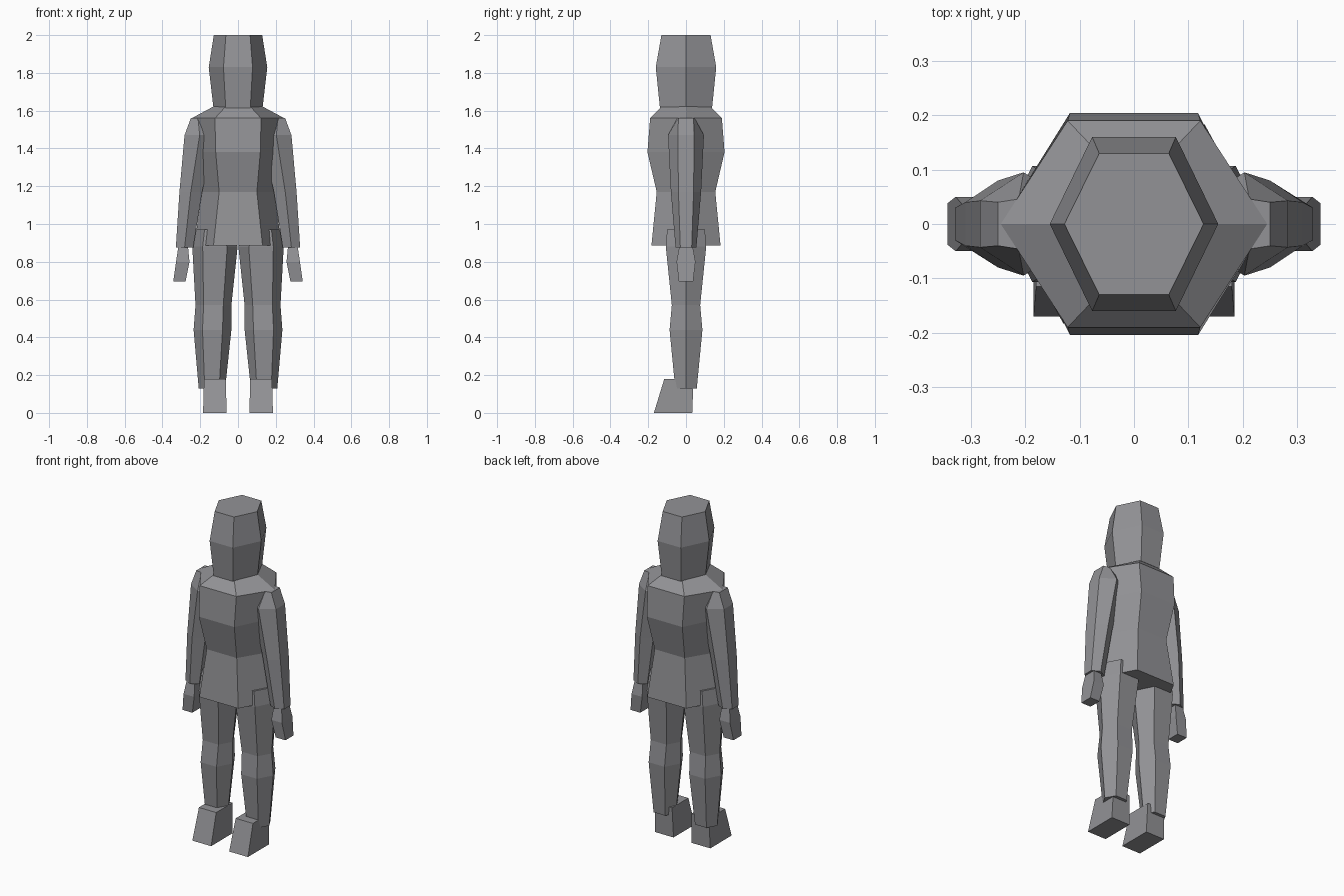
import bpy, bmesh

if "Cube" in bpy.data.objects:
    bpy.data.objects.remove(bpy.data.objects["Cube"])

mat = bpy.data.materials.new("warm_grey")
mat.diffuse_color = (0.29, 0.29, 0.305, 1)
mat.use_nodes = True
mat.node_tree.nodes["Principled BSDF"].inputs["Base Color"].default_value = mat.diffuse_color


def loft(name, rings):
    """Flat-faced closed skin through rings of points with equal counts."""
    bm = bmesh.new()
    loops = [[bm.verts.new(p) for p in ring] for ring in rings]
    n = len(loops[0])
    for a, b in zip(loops, loops[1:]):
        for i in range(n):
            j = (i + 1) % n
            bm.faces.new((a[i], a[j], b[j], b[i]))
    bm.faces.new(loops[0])
    bm.faces.new(loops[-1])
    bmesh.ops.recalc_face_normals(bm, faces=bm.faces)
    mesh = bpy.data.meshes.new(name)
    bm.to_mesh(mesh)
    bm.free()
    mesh.materials.append(mat)
    obj = bpy.data.objects.new(name, mesh)
    bpy.context.collection.objects.link(obj)


def hex_x(z, cx, rx, half, ry):
    """Hexagon with points at the sides and flat front and back."""
    return [(cx + rx, 0, z), (cx + half, ry, z), (cx - half, ry, z),
            (cx - rx, 0, z), (cx - half, -ry, z), (cx + half, -ry, z)]


def hex_y(z, cx, rx, half, ry):
    """Hexagon with points at front and back and flat sides."""
    return [(cx + rx, half, z), (cx, ry, z), (cx - rx, half, z),
            (cx - rx, -half, z), (cx, -ry, z), (cx + rx, -half, z)]


def rect(z, x0, x1, y0, y1):
    return [(x0, y0, z), (x1, y0, z), (x1, y1, z), (x0, y1, z)]


# Head and torso
loft("head", [hex_x(1.615, 0, 0.13, 0.065, 0.138), hex_x(1.83, 0, 0.155, 0.077, 0.16),
              hex_x(2.0, 0, 0.128, 0.064, 0.13)])
loft("torso", [hex_x(0.885, 0, 0.23, 0.13, 0.183), hex_x(1.17, 0, 0.195, 0.1, 0.155),
               hex_x(1.38, 0, 0.22, 0.118, 0.204), hex_x(1.56, 0, 0.245, 0.122, 0.19),
               hex_x(1.622, 0, 0.13, 0.065, 0.13)])

# Limbs: z, centre x, half width, flat half width, half depth
leg = [(0.13, 0.138, 0.07, 0.038, 0.057), (0.44, 0.135, 0.1, 0.053, 0.087),
       (0.57, 0.13, 0.095, 0.052, 0.075), (0.88, 0.122, 0.12, 0.065, 0.107),
       (0.97, 0.142, 0.09, 0.035, 0.1)]
arm = [(0.875, 0.283, 0.046, 0.03, 0.055), (1.17, 0.25, 0.06, 0.04, 0.08),
       (1.47, 0.203, 0.08, 0.043, 0.095), (1.56, 0.212, 0.038, 0.04, 0.046)]
hand = [(0.695, 0.278, 0.343, 0.038), (0.8, 0.257, 0.328, 0.05), (0.885, 0.265, 0.315, 0.035)]

for side, s in (("left", 1), ("right", -1)):
    loft(side + "_leg", [hex_x(z, s * c, r, h, d) for z, c, r, h, d in leg])
    loft(side + "_arm", [hex_y(z, s * c, r, h, d) for z, c, r, h, d in arm])
    loft(side + "_hand", [rect(z, s * a, s * b, -d, d) for z, a, b, d in hand])
    loft(side + "_foot", [rect(0, s * 0.06, s * 0.185, -0.17, 0.033),
                          rect(0.18, s * 0.065, s * 0.18, -0.115, 0.04)])
